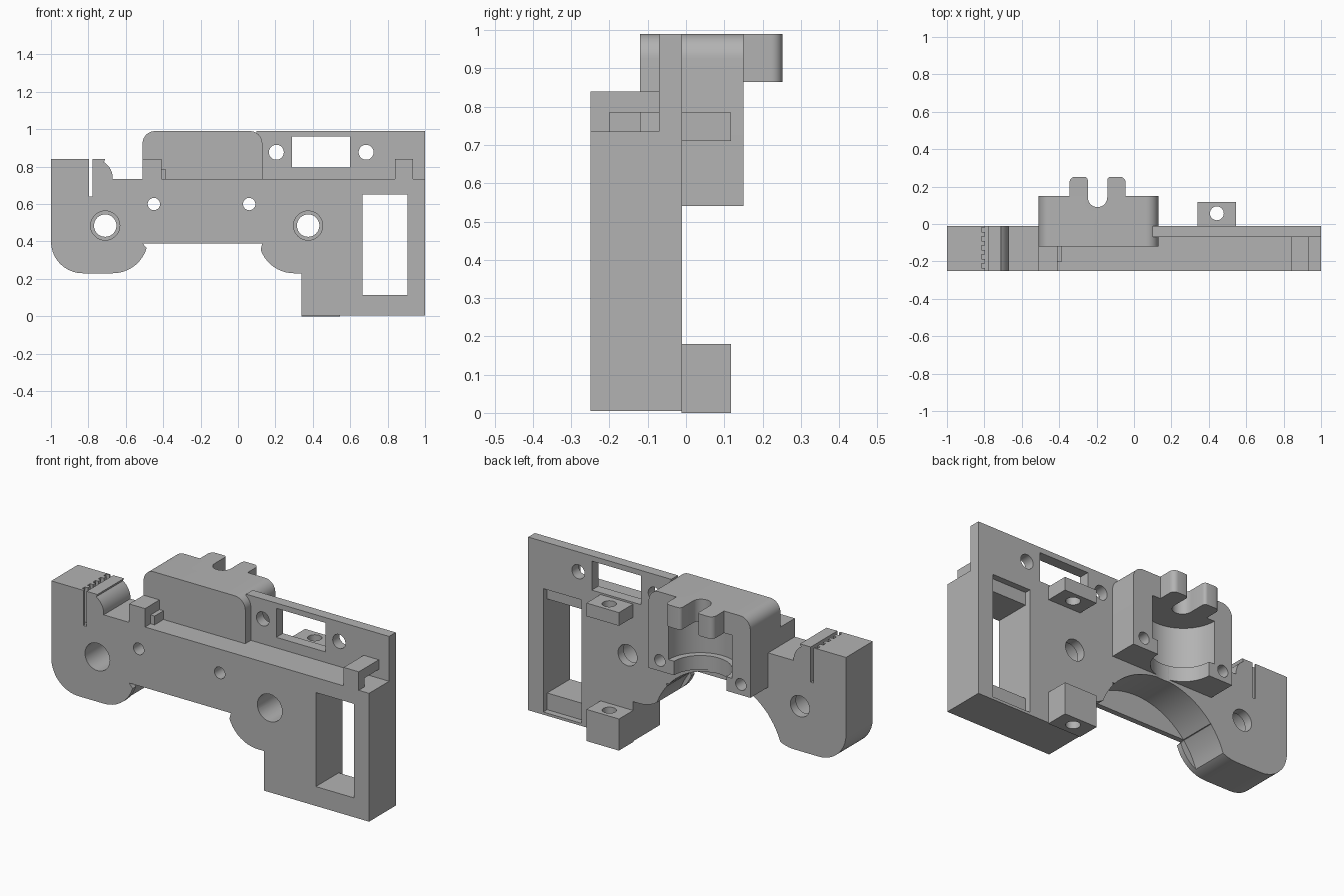
import bpy, bmesh, math
from mathutils import Vector

if "Cube" in bpy.data.objects:
    bpy.data.objects.remove(bpy.data.objects["Cube"], do_unlink=True)

grey = bpy.data.materials.new("plain grey")
grey.use_nodes = True
grey.diffuse_color = (0.45, 0.45, 0.45, 1)
grey.node_tree.nodes["Principled BSDF"].inputs["Base Color"].default_value = (0.45, 0.45, 0.45, 1)


def prism(name, points, low, high, axis="y"):
    """Extrude an outline: (x, z) along y, or (x, y) along z."""
    place = (lambda p, d: (p[0], d, p[1])) if axis == "y" else (lambda p, d: (p[0], p[1], d))
    bm = bmesh.new()
    face = bm.faces.new([bm.verts.new(place(p, low)) for p in points])
    geom = bmesh.ops.extrude_face_region(bm, geom=[face])["geom"]
    step = Vector(place((0, 0), high - low))
    bmesh.ops.translate(bm, vec=step, verts=[g for g in geom if isinstance(g, bmesh.types.BMVert)])
    bmesh.ops.recalc_face_normals(bm, faces=bm.faces)
    mesh = bpy.data.meshes.new(name)
    bm.to_mesh(mesh)
    bm.free()
    obj = bpy.data.objects.new(name, mesh)
    bpy.context.collection.objects.link(obj)
    mesh.materials.append(grey)
    return obj


def rect(x0, x1, z0, z1):
    return [(x0, z0), (x1, z0), (x1, z1), (x0, z1)]


def arc(cx, cz, r, start, end, steps=10):
    angles = [math.radians(start + (end - start) * i / steps) for i in range(steps + 1)]
    return [(cx + r * math.cos(a), cz + r * math.sin(a)) for a in angles]


def circle(cx, cz, r, steps=40):
    return arc(cx, cz, r, 0, 360, steps)[:-1]


def box(name, x0, x1, y0, y1, z0, z1):
    return prism(name, rect(x0, x1, z0, z1), y0, y1)


def hole(cx, cz, r, y0=-0.5, y1=0.5):
    return prism("hole_cutter", circle(cx, cz, r), y0, y1)


def cut(obj, cutters):
    """Subtract the cutters and bake the result."""
    for c in cutters:
        c.hide_render = True
        mod = obj.modifiers.new("cut", "BOOLEAN")
        mod.operation, mod.solver, mod.object = "DIFFERENCE", "EXACT", c
    bpy.context.view_layer.update()
    graph = bpy.context.evaluated_depsgraph_get()
    mesh = bpy.data.meshes.new_from_object(obj.evaluated_get(graph))
    obj.modifiers.clear()
    obj.data = mesh
    for c in cutters:
        bpy.data.objects.remove(c, do_unlink=True)
    return obj


MID = -0.195          # centre line of the motor seat
FRONT, BACK = -0.25, -0.01


def seat_cutters():
    """Stepped round seat and the two screw holes beside it."""
    return [prism("seat_cutter", circle(MID, 0.15, 0.2, 64), 0.62, 0.865, "z"),
            prism("seat_cutter", circle(MID, 0.15, 0.165, 64), 0.5, 0.63, "z"),
            hole(-0.45, 0.6, 0.033), hole(0.06, 0.6, 0.033)]


# Main body with two rounded lobes and a squared leg
outline = ([(-1, 0.84)] + arc(-0.83, 0.4, 0.17, 180, 270)
           + arc(-0.67, 0.42, 0.19, -90, -9)[:-1] + [(-0.51, 0.39), (0.13, 0.39)]
           + arc(0.3, 0.42, 0.19, 200, 270)
           + [(0.34, 0.23), (0.34, 0.005), (1, 0.005), (1, 0.735), (-0.67, 0.735)]
           + arc(-0.77, 0.74, 0.1, 8, 58, 6) + [(-0.71, 0.84)])
body = prism("main_body", outline, FRONT, BACK)
cutters = seat_cutters()
for x in (-0.71, 0.375):
    cutters += [hole(x, 0.485, 0.06), hole(x, 0.485, 0.078, -0.5, -0.06)]
cutters += [box("window_cutter", 0.665, 0.905, -0.5, 0.5, 0.115, 0.65),
            box("recess_cutter", 0.665, 0.905, -0.045, 0.5, 0.02, 0.722),
            box("belt_slot_cutter", -0.797, -0.778, -0.5, 0.5, 0.64, 1),
            prism("arch_cutter", circle(MID, 0.117, 0.413, 80), -0.22, 0.5)]
# Belt teeth along the slot
for i in range(5):
    y = FRONT + 0.015 + i * 0.048
    cutters.append(box("tooth_cutter", -0.816, -0.79, y, y + 0.024, 0.64, 1))
cut(body, cutters)

# Thin upright plate with a window and two screw holes
plate = box("back_plate", 0.1, 1, -0.07, BACK, 0.722, 0.99)
cut(plate, [box("window_cutter", 0.29, 0.6, -0.5, 0.5, 0.795, 0.96),
            hole(0.205, 0.877, 0.04), hole(0.685, 0.877, 0.04)])

# Motor block, rounded at the top corners
block_outline = ([(-0.51, 0.54), (0.13, 0.54)] + arc(0.065, 0.925, 0.065, 0, 90)
                 + arc(-0.445, 0.925, 0.065, 90, 180))
block = prism("motor_block", block_outline, -0.12, 0.15)
slot = arc(MID, 0.142, 0.052, 180, 360, 16) + [(MID + 0.052, 0.4), (MID - 0.052, 0.4)]
cut(block, seat_cutters() + [prism("slot_cutter", slot, 0.8, 1.2, "z")])

# Pair of prongs on the rear of the block
for side, label in ((1, "left"), (-1, "right")):
    shape = [(0.052, 0.14), (0.15, 0.14)] + arc(0.12, 0.222, 0.03, 0, 90, 6) + arc(0.07, 0.234, 0.018, 90, 180, 4)
    prism(label + "_prong", [(MID + side * x, y) for x, y in shape], 0.865, 0.99, "z")

# Tabs with vertical holes on the back
for name, z0, z1 in (("upper_tab", 0.71, 0.785), ("lower_tab", 0, 0.18)):
    tab = box(name, 0.34, 0.545, -0.012, 0.117, z0, z1)
    cut(tab, [prism("hole_cutter", circle(0.443, 0.057, 0.037), -0.5, 1.5, "z")])

# Clips at both ends of the front rail
box("right_clip", -0.51, -0.41, FRONT, -0.07, 0.73, 0.84)
box("right_clip_nub", -0.42, -0.385, -0.2, -0.11, 0.73, 0.785)
box("left_clip_post", 0.84, 0.935, FRONT, -0.2, 0.73, 0.84)
box("left_clip_roof", 0.84, 0.935, -0.2, -0.068, 0.785, 0.84)

# Smooth the round surfaces and keep the edges crisp
bpy.ops.object.select_all(action="DESELECT")
for obj in bpy.context.collection.objects:
    if obj.type == "MESH" and grey.name in obj.data.materials:
        obj.select_set(True)
        bpy.context.view_layer.objects.active = obj
bpy.ops.object.shade_smooth_by_angle(angle=math.radians(30))
